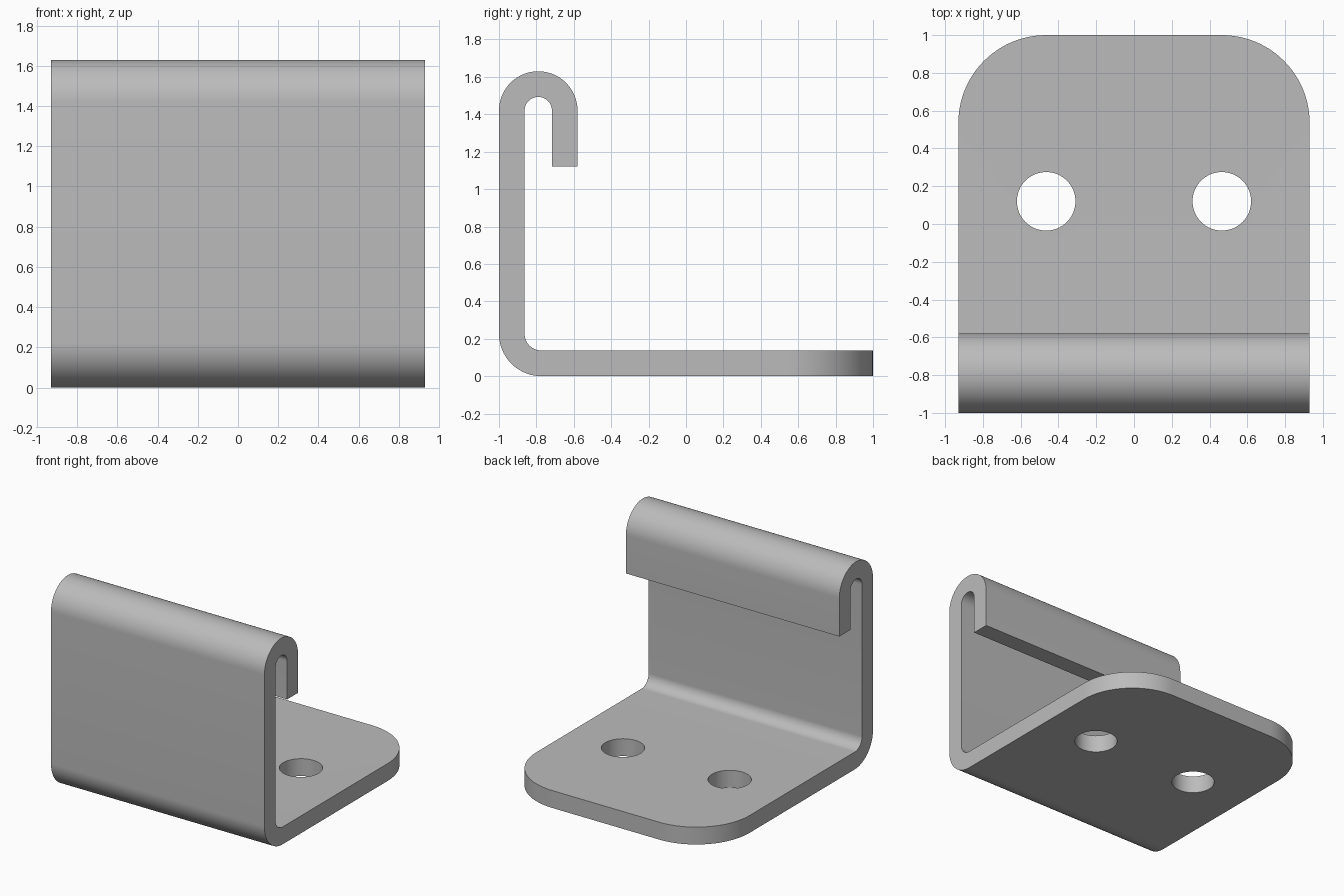
import bpy, bmesh
from math import cos, sin, pi, radians
from mathutils import Matrix

cube = bpy.data.objects.get("Cube")
if cube:
    bpy.data.objects.remove(cube, do_unlink=True)

HALF_W = 0.93       # half width of the bracket
T = 0.137           # sheet thickness
HOOK_R = 0.21       # outer hook radius
BEND_R = 0.227      # outer radius of the bottom bend
HOOK_C = (-1 + HOOK_R, 1.63 - HOOK_R)
BEND_C = (-1 + BEND_R, BEND_R)


def arc(center, radius, start, end, steps=20):
    angles = [radians(start + (end - start) * i / steps) for i in range(steps + 1)]
    return [(center[0] + radius * cos(a), center[1] + radius * sin(a)) for a in angles]


metal = bpy.data.materials.new("grey metal")
metal.use_nodes = True
color = (0.5, 0.5, 0.5, 1)
metal.diffuse_color = color
metal.node_tree.nodes["Principled BSDF"].inputs["Base Color"].default_value = color


def make_object(name, bm):
    bmesh.ops.recalc_face_normals(bm, faces=bm.faces)
    mesh = bpy.data.meshes.new(name)
    bm.to_mesh(mesh)
    bm.free()
    mesh.materials.append(metal)
    obj = bpy.data.objects.new(name, mesh)
    bpy.context.collection.objects.link(obj)
    return obj


# Bent sheet: side profile swept across the width
tip_z = 1.12
tip_y = HOOK_C[0] + HOOK_R
profile = [(1, T), (1, 0)]
profile += arc(BEND_C, BEND_R, 270, 180)
profile += arc(HOOK_C, HOOK_R, 180, 0, 32)
profile += [(tip_y, tip_z), (tip_y - T, tip_z)]
profile += arc(HOOK_C, HOOK_R - T, 0, 180, 32)
profile += arc(BEND_C, BEND_R - T, 180, 270)

bm = bmesh.new()
side = bm.faces.new([bm.verts.new((-HALF_W, y, z)) for y, z in profile])
swept = bmesh.ops.extrude_face_region(bm, geom=[side])["geom"]
moved = [g for g in swept if isinstance(g, bmesh.types.BMVert)]
bmesh.ops.translate(bm, verts=moved, vec=(2 * HALF_W, 0, 0))

# Rounded corners of the base plate
corners = [e for e in bm.edges
           if all(v.co.y > 0.99 for v in e.verts)
           and abs(e.verts[0].co.x - e.verts[1].co.x) < 0.01]
bmesh.ops.bevel(bm, geom=corners, offset=0.465, offset_type='OFFSET',
                segments=24, profile=0.5, affect='EDGES')
bracket = make_object("bracket", bm)

# Two screw holes through the base plate
bm = bmesh.new()
for x in (-0.465, 0.465):
    bmesh.ops.create_cone(bm, cap_ends=True, segments=64, radius1=0.155, radius2=0.155,
                          depth=0.6, matrix=Matrix.Translation((x, 0.12, T / 2)))
cutter = make_object("screw_hole_cutter", bm)
cutter.hide_render = True

cut = bracket.modifiers.new("screw_holes", 'BOOLEAN')
cut.operation = 'DIFFERENCE'
cut.solver = 'EXACT'
cut.object = cutter
bpy.ops.object.select_all(action='DESELECT')
bracket.select_set(True)
bpy.context.view_layer.objects.active = bracket
bpy.ops.object.modifier_apply(modifier=cut.name)
bpy.data.objects.remove(cutter, do_unlink=True)

bpy.ops.object.shade_smooth_by_angle(angle=radians(30))
